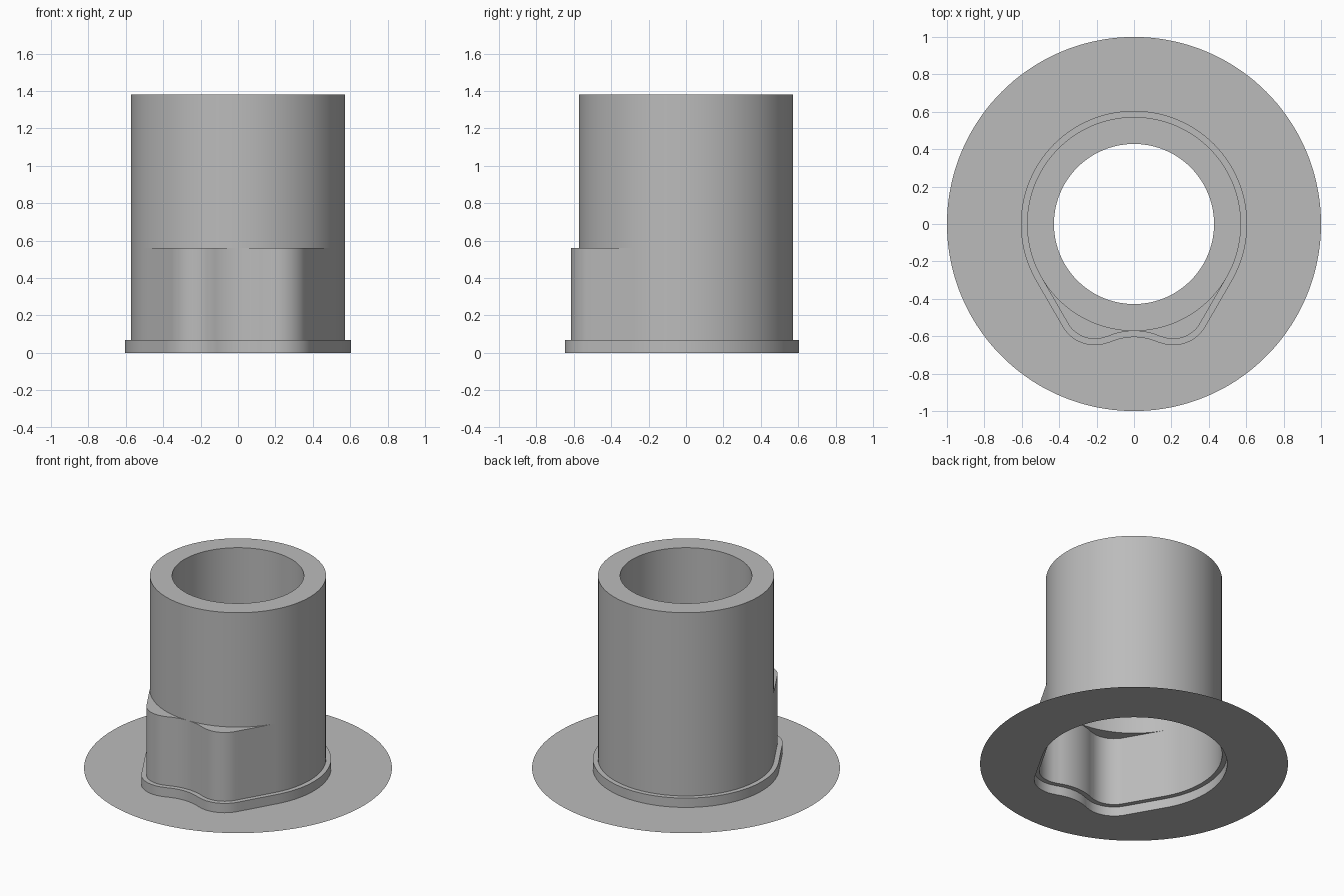
import bpy, bmesh, math

cube = bpy.data.objects.get("Cube")
if cube:
    bpy.data.objects.remove(cube, do_unlink=True)

grey = bpy.data.materials.new("plain grey")
grey.use_nodes = True
colour = (0.5, 0.5, 0.5, 1)
grey.diffuse_color = colour
grey.node_tree.nodes["Principled BSDF"].inputs["Base Color"].default_value = colour

TUBE_R, BORE_R, DISC_R = 0.572, 0.428, 1.0
LIP = 0.033
LIP_Z, SHELF_Z, TOP_Z, BORE_Z = 0.067, 0.56, 1.38, 0.74


def arc(cx, cy, r, start, end, steps):
    angles = [math.radians(start + (end - start) * i / steps) for i in range(steps + 1)]
    return [(cx + r * math.cos(a), cy + r * math.sin(a)) for a in angles]


def two_lobed(offset):
    """Round outline whose front has two lobes with a shallow dip between."""
    lobe_x, lobe_y, lobe_r = 0.21, -0.45, 0.165
    dip_r = 0.345
    dip_y = -TUBE_R - dip_r
    join = math.degrees(math.atan2(lobe_y - dip_y, lobe_x))
    dip = arc(0, dip_y, dip_r - offset, 90, join, 8)
    lobe = arc(lobe_x, lobe_y, lobe_r + offset, join - 180, -30, 20)
    back = arc(0, 0, TUBE_R + offset, -30, 90, 48)
    (ax, ay), (bx, by) = lobe[-1], back[0]
    side = [(ax + (bx - ax) * i / 10, ay + (by - ay) * i / 10) for i in range(1, 10)]
    half = dip + lobe[1:] + side + back
    return half + [(-x, y) for x, y in reversed(half[1:-1])]


body = two_lobed(0)
lip = two_lobed(LIP)


def circle(r):
    # points in line with those of the body outline
    return [(x * r / math.hypot(x, y), y * r / math.hypot(x, y)) for x, y in body]


def loft(name, *sections):
    """Skin a surface through (outline, height) sections."""
    bm = bmesh.new()
    rings = [[bm.verts.new((x, y, z)) for x, y in pts] for pts, z in sections]
    n = len(body)
    for a, b in zip(rings, rings[1:]):
        for i in range(n):
            j = (i + 1) % n
            bm.faces.new((a[i], a[j], b[j], b[i]))
    bmesh.ops.remove_doubles(bm, verts=bm.verts, dist=0.0001)
    mesh = bpy.data.meshes.new(name)
    bm.to_mesh(mesh)
    bm.free()
    mesh.materials.append(grey)
    obj = bpy.data.objects.new(name, mesh)
    bpy.context.collection.objects.link(obj)
    bpy.ops.object.select_all(action="DESELECT")
    obj.select_set(True)
    bpy.context.view_layer.objects.active = obj
    bpy.ops.object.shade_smooth_by_angle(angle=math.radians(30))


tube = circle(TUBE_R)
bore = circle(BORE_R)

# Thin flat disc with a hole in the shape of the lip
loft("base_disc", (circle(DISC_R), 0), (lip, 0))
# Raised lip around the foot
loft("base_lip", (lip, 0), (lip, LIP_Z), (body, LIP_Z))
# Lobed lower wall closed by the crescent shelves
loft("lower_wall", (body, LIP_Z), (body, SHELF_Z), (tube, SHELF_Z))
# Round tube with its rim, bore and inner shoulder
loft("upper_tube", (tube, SHELF_Z), (tube, TOP_Z), (bore, TOP_Z), (bore, BORE_Z), (tube, BORE_Z))
